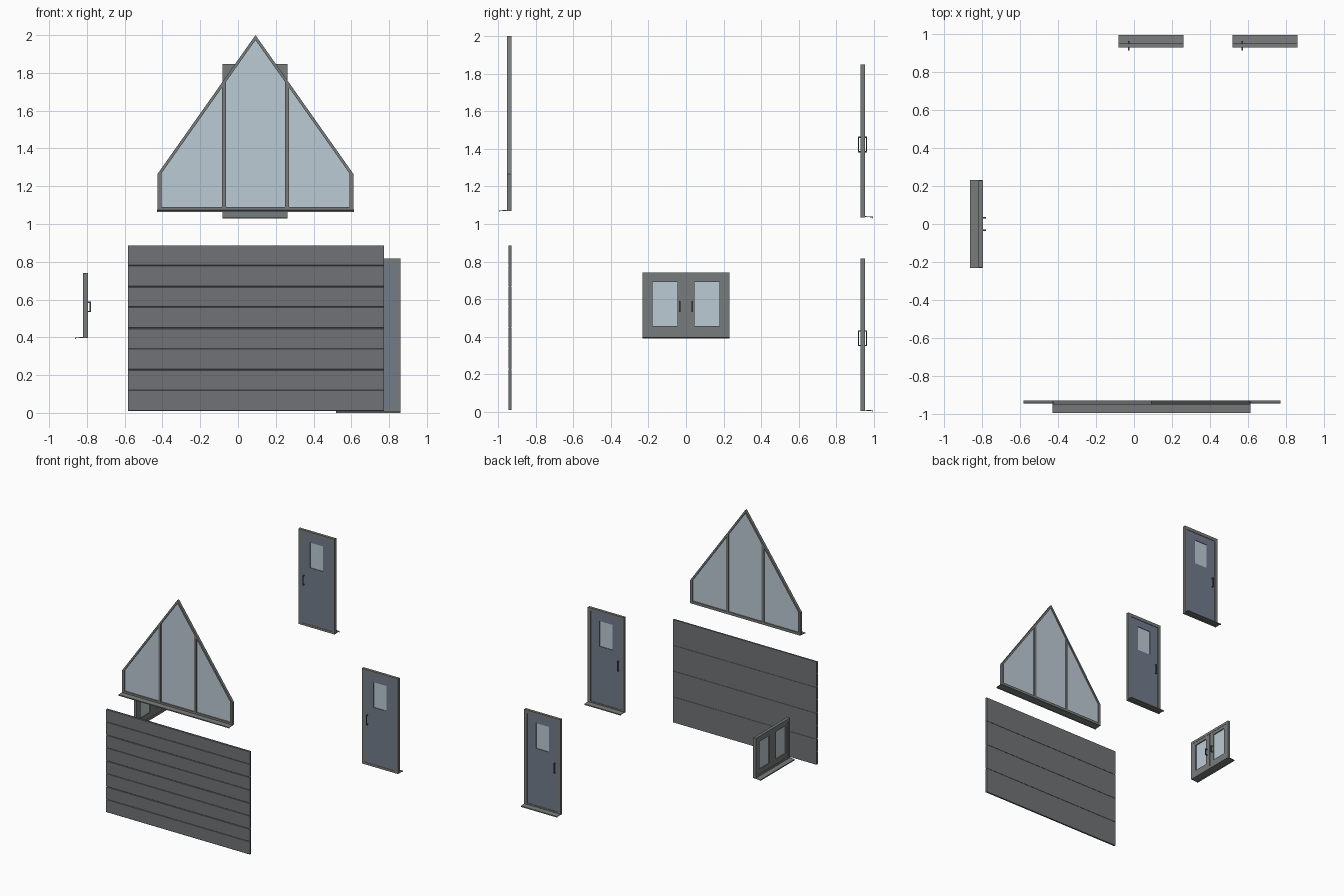
import bpy, bmesh
from mathutils import Vector

if "Cube" in bpy.data.objects:
    bpy.data.objects.remove(bpy.data.objects["Cube"])


def material(name, rgb):
    m = bpy.data.materials.new(name)
    m.diffuse_color = (*rgb, 1)
    m.use_nodes = True
    m.node_tree.nodes["Principled BSDF"].inputs["Base Color"].default_value = m.diffuse_color
    return m


GLASS = material("glass", (0.50, 0.60, 0.66))
FRAME = material("frame_grey", (0.19, 0.20, 0.20))
LEAF = material("door_blue_grey", (0.17, 0.20, 0.26))
PANEL = material("panel_grey", (0.16, 0.17, 0.18))
METAL = material("handle_dark", (0.08, 0.09, 0.10))

# Each opening lives in a plane: u across, v up, w outward from the building
FRONT = lambda u, v, w: (u, -w, v)
BACK = lambda u, v, w: (u, w, v)
LEFT = lambda u, v, w: (-w, u, v)


def finish(name, bm, mat):
    bmesh.ops.recalc_face_normals(bm, faces=bm.faces[:])
    me = bpy.data.meshes.new(name)
    bm.to_mesh(me)
    bm.free()
    me.materials.append(mat)
    ob = bpy.data.objects.new(name, me)
    bpy.context.collection.objects.link(ob)
    return ob


def slab(name, place, outer, w0, w1, mat, hole=None):
    """Flat plate from an outline, with an optional matching hole."""
    bm = bmesh.new()
    rings = [[[bm.verts.new(place(u, v, w)) for u, v in loop] for w in (w0, w1)]
             for loop in ([outer, hole] if hole else [outer])]
    n = len(outer)
    for a, b in rings:
        for i in range(n):
            j = (i + 1) % n
            bm.faces.new((a[i], a[j], b[j], b[i]))
    for k in (0, 1):
        if hole:
            o, h = rings[0][k], rings[1][k]
            for i in range(n):
                j = (i + 1) % n
                bm.faces.new((o[i], o[j], h[j], h[i]))
        else:
            bm.faces.new(rings[0][k])
    return finish(name, bm, mat)


def rect(u0, u1, v0, v1):
    return [(u0, v0), (u1, v0), (u1, v1), (u0, v1)]


def inset(poly, widths):
    """Move each edge of a counter-clockwise outline inward by its own width."""
    lines = []
    for i, p in enumerate(poly):
        d = (Vector(poly[(i + 1) % len(poly)]) - Vector(p)).normalized()
        nrm = Vector((-d.y, d.x))
        lines.append((nrm, nrm.dot(Vector(p)) + widths[i]))
    out = []
    for i in range(len(poly)):
        (a, c), (b, e) = lines[i - 1], lines[i]
        det = a.x * b.y - a.y * b.x
        out.append(((c * b.y - e * a.y) / det, (a.x * e - b.x * c) / det))
    return out


def extrude_u(name, place, profile, u0, u1, mat):
    """Sweep a (w, v) profile across the opening."""
    return slab(name, lambda a, b, t: place(t, b, a), profile, u0, u1, mat)


def sill(name, place, u0, u1, base, w0, w1):
    t = 0.004
    extrude_u(name, place, [(w0, base + 0.009), (w0, base + 0.013), (w1, base + 0.009),
                            (w1, base), (w1 - t, base), (w1 - t, base + 0.005)], u0, u1, FRAME)


def handle(name, place, u, v0, v1, face, reach):
    """C-shaped pull on one face: bar and two standoffs, as one profile."""
    t = 0.006 if reach > 0 else -0.006
    e = face + reach
    extrude_u(name, place, [(face, v0), (e, v0), (e, v1), (face, v1), (face, v1 - 0.007),
                            (e - t, v1 - 0.007), (e - t, v0 + 0.007), (face, v0 + 0.007)],
              u - 0.004, u + 0.004, METAL)


# Gable window: five-sided frame, two mullions, three panes
gable = [(-0.426, 1.069), (0.611, 1.069), (0.611, 1.265), (0.0925, 2.0), (-0.426, 1.265)]
inner = inset(gable, [0.022, 0.021, 0.015, 0.015, 0.021])
slab("gable_frame", FRONT, gable, 0.928, 0.951, FRAME, inner)


def roof(u):
    (ax, az), (bx, bz) = inner[3], inner[2]
    return az + (bz - az) * abs(u - ax) / (bx - ax)


cuts = [(-0.085, -0.064), (0.250, 0.271)]
for i, (a, b) in enumerate(cuts):
    slab(f"gable_mullion_{i + 1}", FRONT,
         [(a, inner[0][1]), (b, inner[0][1]), (b, roof(b) + 0.004), (a, roof(a) + 0.004)],
         0.929, 0.950, FRAME)
slab("gable_glass", FRONT, inner, 0.937, 0.942, GLASS)
sill("gable_sill", FRONT, -0.43, 0.614, 1.063, 0.930, 0.995)

# Sectional garage door: four panels with a shallow groove outside mid-height
step = 0.22
for i in range(4):
    z0 = 0.01 + i * step
    z1, m = z0 + step - 0.003, z0 + step / 2
    b, f = 0.928, 0.944
    extrude_u(f"garage_panel_{i + 1}", FRONT,
              [(b, z0), (f - 0.002, z0), (f, z0 + 0.002), (f, m - 0.002), (f - 0.003, m),
               (f, m + 0.002), (f, z1 - 0.002), (f - 0.002, z1), (b, z1)],
              -0.582, 0.772, PANEL)
    if i < 3:
        slab(f"garage_joint_{i + 1}", FRONT,
             rect(-0.582, 0.772, z1 - 0.001, z0 + step + 0.001), 0.931, 0.939, PANEL)


# Entrance doors: frame, leaf with a small pane, handles on both faces
def door(tag, u0, z):
    outer = rect(u0, u0 + 0.342, z + 0.005, z + 0.817)
    opening = inset(outer, [0.018, 0.028, 0.028, 0.028])
    slab(tag + "_frame", BACK, outer, 0.928, 0.951, FRAME, opening)
    pane = rect(u0 + 0.11, u0 + 0.232, z + 0.51, z + 0.725)
    slab(tag + "_leaf", BACK, opening, 0.931, 0.947, LEAF, pane)
    slab(tag + "_glass", BACK, pane, 0.936, 0.942, GLASS)
    sill(tag + "_sill", BACK, u0, u0 + 0.342, z, 0.930, 0.995)
    for side, face, reach in (("inner", 0.931, -0.017), ("outer", 0.947, 0.016)):
        handle(f"{tag}_{side}_handle", BACK, u0 + 0.053, z + 0.35, z + 0.435, face, reach)


door("lower_door", 0.518, 0.0)
door("upper_door", -0.081, 1.03)

# Side window: outer frame with two sashes
outer = rect(-0.23, 0.23, 0.396, 0.741)
slab("side_window_frame", LEFT, outer, 0.795, 0.820, FRAME, inset(outer, [0.022] * 4))
for s, tag in ((-1, "left"), (1, "right")):
    a, b = sorted((s * 0.001, s * 0.208))
    sash = rect(a, b, 0.418, 0.719)
    c, d = sorted((s * 0.045, s * 0.178))
    pane = rect(c, d, 0.458, 0.692)
    slab(f"side_{tag}_sash", LEFT, sash, 0.797, 0.817, FRAME, pane)
    slab(f"side_{tag}_glass", LEFT, pane, 0.805, 0.810, GLASS)
    handle(f"side_{tag}_handle", LEFT, s * 0.033, 0.533, 0.59, 0.797, -0.018)
sill("side_sill", LEFT, -0.232, 0.232, 0.39, 0.797, 0.863)
